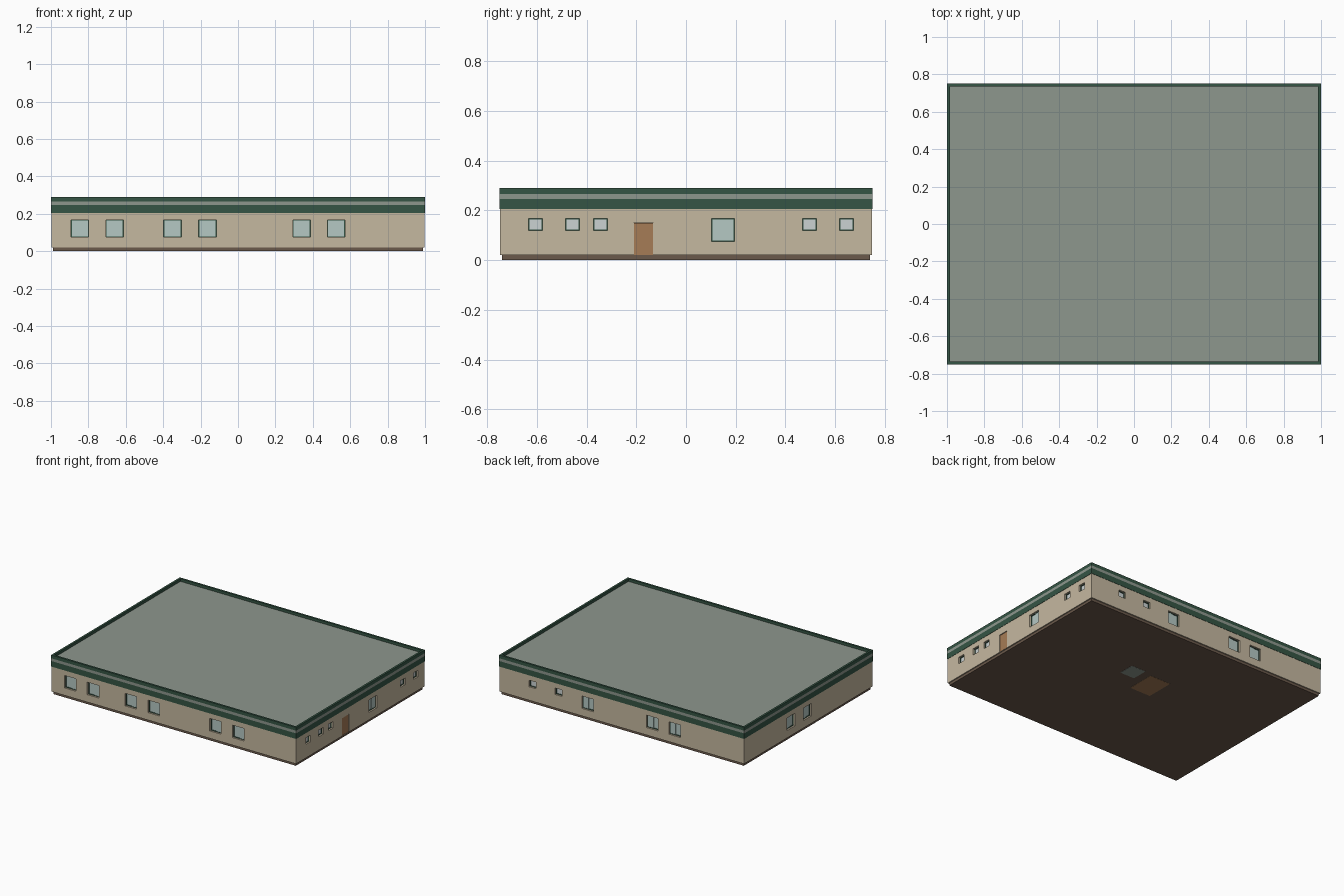
import bpy, bmesh
from mathutils import Matrix, Vector

if "Cube" in bpy.data.objects:
    bpy.data.objects.remove(bpy.data.objects["Cube"])

HX, HY = 0.998, 0.748          # wall faces
COL = dict(wall=(0.56, 0.48, 0.35), green=(0.035, 0.09, 0.058), grey=(0.27, 0.31, 0.27),
           glass=(0.46, 0.58, 0.55), pale=(0.60, 0.65, 0.65), base=(0.145, 0.10, 0.07),
           door=(0.38, 0.20, 0.093))
MATS = {}


def mat(key):
    if key not in MATS:
        MATS[key] = bpy.data.materials.new(key)
        MATS[key].diffuse_color = (*COL[key], 1)
    return MATS[key]


def boxes(name, items, colour=None):
    """One object made of axis-aligned boxes (x0, x1, y0, y1, z0, z1)."""
    bm = bmesh.new()
    for x0, x1, y0, y1, z0, z1 in items:
        m = Matrix.Translation(((x0 + x1) / 2, (y0 + y1) / 2, (z0 + z1) / 2))
        m = m @ Matrix.Diagonal((x1 - x0, y1 - y0, z1 - z0, 1))
        bmesh.ops.create_cube(bm, size=1, matrix=m)
    me = bpy.data.meshes.new(name)
    bm.to_mesh(me)
    bm.free()
    ob = bpy.data.objects.new(name, me)
    bpy.context.collection.objects.link(ob)
    if colour:
        me.materials.append(mat(colour))
    return ob


def ring(name, hx, hy, t, z0, z1, colour):
    """Rectangular band with one continuous outer and inner face per side."""
    bm = bmesh.new()
    loops = []
    for a, b, z in ((hx, hy, z0), (hx, hy, z1), (hx - t, hy - t, z1), (hx - t, hy - t, z0)):
        loops.append([bm.verts.new((sx * a, sy * b, z))
                      for sx, sy in ((-1, -1), (1, -1), (1, 1), (-1, 1))])
    for k in range(4):
        lo, hi = loops[k], loops[(k + 1) % 4]
        for i in range(4):
            j = (i + 1) % 4
            bm.faces.new((lo[i], lo[j], hi[j], hi[i]))
    me = bpy.data.meshes.new(name)
    bm.to_mesh(me)
    bm.free()
    me.materials.append(mat(colour))
    ob = bpy.data.objects.new(name, me)
    bpy.context.collection.objects.link(ob)


def on_wall(side, u0, u1, d0, d1, z0, z1):
    """Box at position u along a wall, between depths d0 and d1 behind its face."""
    if side == 'front':
        return (u0, u1, -HY + d0, -HY + d1, z0, z1)
    if side == 'back':
        return (u0, u1, HY - d1, HY - d0, z0, z1)
    if side == 'right':
        return (HX - d1, HX - d0, u0, u1, z0, z1)
    return (-HX + d0, -HX + d1, u0, u1, z0, z1)


# Window centres per wall
big = {'front': (-0.845, -0.66, -0.35, -0.163, 0.34, 0.525), 'right': (0.149,),
       'back': (0.28, -0.248, -0.43), 'left': (0.20, 0.009)}
small = {'right': (-0.606, -0.457, -0.344, 0.497, 0.646), 'back': (0.73, 0.516)}
openings = [(s, u, 0.047, 0.075, 0.167, True) for s in big for u in big[s]]
openings += [(s, u, 0.028, 0.12, 0.168, False) for s in small for u in small[s]]

DEPTH, F = 0.022, 0.004
cuts, frames, panes, vents = [], [], [], []
for s, u, w, z0, z1, slider in openings:
    a, b = u - w, u + w
    cuts.append(on_wall(s, a, b, -0.02, DEPTH, z0, z1))
    for r in ((a, a + F, z0, z1), (b - F, b, z0, z1),
              (a + F, b - F, z0, z0 + F), (a + F, b - F, z1 - F, z1)):
        frames.append(on_wall(s, r[0], r[1], 0.012, DEPTH, r[2], r[3]))
    if slider:      # two sliding panes, one set in front of the other
        panes.append(on_wall(s, a + F, u, 0.018, DEPTH + 0.002, z0 + F, z1 - F))
        panes.append(on_wall(s, u, b - F, 0.014, DEPTH + 0.002, z0 + F, z1 - F))
    else:
        vents.append(on_wall(s, a + F, b - F, 0.017, DEPTH + 0.002, z0 + F, z1 - F))
cuts.append(on_wall('right', -0.21, -0.132, -0.02, 0.012, 0.0205, 0.152))

# Walls with recessed openings
walls = boxes('walls', [(-HX, HX, -HY, HY, 0.02, 0.205)], 'wall')
cutter = boxes('opening_cutter', cuts)
cutter.hide_render = True
mod = walls.modifiers.new('openings', 'BOOLEAN')
mod.object, mod.operation, mod.solver = cutter, 'DIFFERENCE', 'EXACT'
bpy.context.view_layer.objects.active = walls
bpy.ops.object.modifier_apply(modifier=mod.name)
bpy.data.objects.remove(cutter)

# Windows and door
boxes('window_frames', frames, 'green')
boxes('window_panes', panes, 'glass')
boxes('small_window_panes', vents, 'pale')
boxes('door', [on_wall('right', -0.21, -0.132, 0.005, 0.014, 0.0205, 0.15)], 'door')

# Plinth and the two panels on its underside
boxes('plinth', [(-0.99, 0.99, -0.74, 0.74, 0.001, 0.02)], 'base')
boxes('underside_panel_brown', [(-0.125, 0.045, 0.015, 0.225, 0, 0.004)], 'door')
boxes('underside_panel_grey', [(0.108, 0.226, 0.128, 0.248, 0, 0.004)], 'grey')

# Fascia bands, parapet and recessed flat roof
ring('fascia_lower', 1, 0.75, 0.015, 0.205, 0.246, 'green')
ring('fascia_stripe', 1, 0.75, 0.015, 0.246, 0.266, 'grey')
ring('parapet', 1, 0.75, 0.015, 0.266, 0.29, 'green')
boxes('roof', [(-0.985, 0.985, -0.735, 0.735, 0.205, 0.27)], 'grey')

for m in bpy.data.materials:
    if m.users and not m.is_grease_pencil:
        m.use_nodes = True
        m.node_tree.nodes["Principled BSDF"].inputs["Base Color"].default_value = m.diffuse_color
